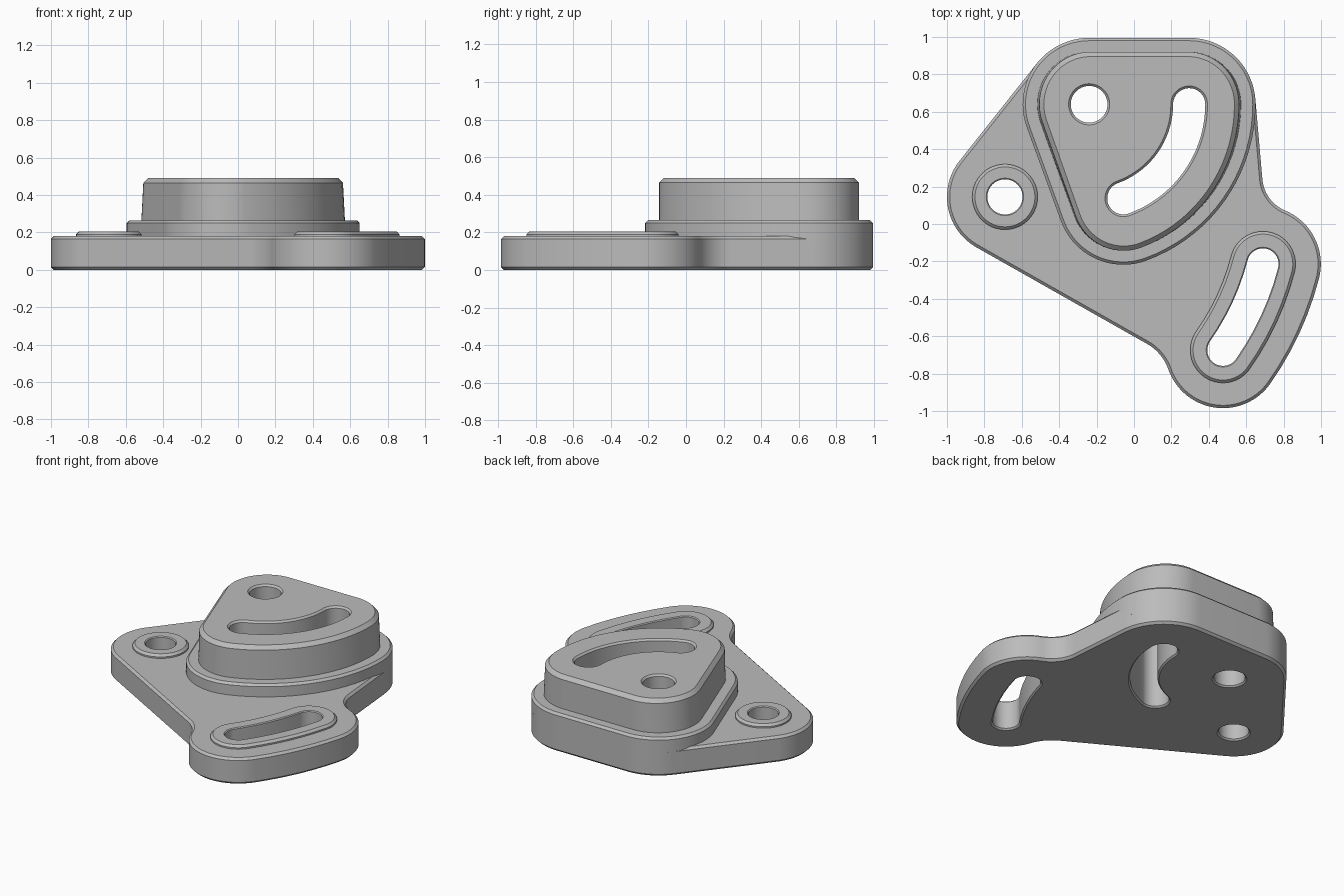
import bpy, bmesh
from math import radians, degrees, cos, sin, atan2, acos, sqrt
from mathutils import Vector

cube = bpy.data.objects.get("Cube")
if cube:
    bpy.data.objects.remove(cube, do_unlink=True)

grey = bpy.data.materials.new("light grey metal")
grey.use_nodes = True
grey.diffuse_color = (0.5, 0.5, 0.5, 1)
grey.node_tree.nodes["Principled BSDF"].inputs["Base Color"].default_value = (0.5, 0.5, 0.5, 1)


def polar(c, r, a):
    return Vector((c[0] + r * cos(radians(a)), c[1] + r * sin(radians(a))))


def heading(a, b):
    return degrees(atan2(b[1] - a[1], b[0] - a[0]))


def arc(c, r, a0, a1):
    n = max(6, round(abs(a1 - a0) / 4))
    return [polar(c, r, a0 + (a1 - a0) * i / n) for i in range(n + 1)]


def loop(*arcs):
    """Join arcs into one closed outline without repeated points."""
    pts = []
    for p in sum(arcs, []):
        if not pts or (p - pts[-1]).length > 1e-5:
            pts.append(p)
    if (pts[0] - pts[-1]).length < 1e-5:
        pts.pop()
    return pts


# Pivots and arc slots: each slot swings round one of the round holes
PIVOT, SIDE = Vector((-0.24, 0.64)), Vector((-0.69, 0.145))
SWING, REACH = 0.535, 1.425
BLOCK_LOW, BLOCK_HIGH = polar(PIVOT, SWING, -70), polar(PIVOT, SWING, 0)
ARM_A0, ARM_A1 = -35.1, -14.6
ARM_LOW, ARM_HIGH = polar(SIDE, REACH, ARM_A0), polar(SIDE, REACH, ARM_A1)
LOBE, TIER = 0.31, 0.355


def hole(c):
    return lambda r: loop(arc(c, r, 0, 360))


def slot(c, R, a0, a1):
    return lambda r: loop(arc(polar(c, R, a1), r, a1, a1 + 180), arc(c, R - r, a1, a0),
                          arc(polar(c, R, a0), r, a0 + 180, a0 + 360), arc(c, R + r, a0, a1))


def sector(r):
    return loop(arc(PIVOT, r, 90, 200), arc(BLOCK_LOW, r, 200, 290),
                arc(PIVOT, SWING + r, -70, 0), arc(BLOCK_HIGH, r, 0, 90))


def fillet_centre(base, base_r, normal_a, lobe, R, side):
    """Centre of a concave fillet between a straight edge and a round lobe."""
    n = polar((0, 0), 1, normal_a)
    t = Vector((-n.y, n.x)) * side
    h = base.dot(n) + base_r + R - lobe.dot(n)
    return lobe + n * h + t * sqrt((LOBE + R) ** 2 - h * h)


def plate_outline(o):
    low_a, high_a, low_r, high_r = 240.5, 5, 0.25, 0.2
    low = fillet_centre(SIDE, LOBE, low_a, ARM_LOW, low_r, -1)
    high = fillet_centre(BLOCK_HIGH, TIER, high_a, ARM_HIGH, high_r, 1)
    d = PIVOT - SIDE
    tan_a = heading(SIDE, PIVOT) + degrees(acos((LOBE - TIER) / d.length))
    in_a, out_a = heading(ARM_LOW, low) % 360, heading(ARM_HIGH, high)
    return loop(
        arc(BLOCK_HIGH, TIER + o, high_a, 90), arc(PIVOT, TIER + o, 90, tan_a),
        arc(SIDE, LOBE + o, tan_a, low_a),
        arc(low, low_r - o, low_a - 180, in_a - 180),
        arc(ARM_LOW, LOBE + o, in_a, ARM_A0 + 360),
        arc(SIDE, REACH + LOBE + o, ARM_A0, ARM_A1),
        arc(ARM_HIGH, LOBE + o, ARM_A1, out_a),
        arc(high, high_r - o, out_a + 180, high_a + 180))


def part(name, outline, rings, holes, taper=1.0, bottom=0.0, top=0.012):
    """Loft an outline through (z, offset) rings, pierced by chamfered holes."""
    bm = bmesh.new()
    z0, z1 = rings[0][0], rings[-1][0]
    caps = ([], [])

    def skin(shape, levels, squeeze=1.0):
        prev = None
        for i, (z, r) in enumerate(levels):
            s = squeeze if i else 1.0
            vs = [bm.verts.new((0.03 + (p.x - 0.03) * s if s != 1 else p.x, p.y, z))
                  for p in shape(r)]
            if prev:
                for k in range(len(vs)):
                    j = (k + 1) % len(vs)
                    bm.faces.new((prev[k], prev[j], vs[j], vs[k]))
            for cap, end in zip(caps, (0, len(levels) - 1)):
                if i == end:
                    for k in range(len(vs)):
                        e = bm.edges.get((vs[k - 1], vs[k]))
                        cap.append(e or bm.edges.new((vs[k - 1], vs[k])))
            prev = vs

    skin(outline, rings, taper)
    for shape, r in holes:
        levels = [(z0, r + bottom)]
        if bottom:
            levels.append((z0 + bottom, r))
        if top:
            levels.append((z1 - top, r))
        skin(shape, levels + [(z1, r + top)])
    for cap in caps:
        bmesh.ops.triangle_fill(bm, edges=cap, use_beauty=True)
    bmesh.ops.recalc_face_normals(bm, faces=bm.faces)
    me = bpy.data.meshes.new(name)
    bm.to_mesh(me)
    bm.free()
    me.materials.append(grey)
    ob = bpy.data.objects.new(name, me)
    bpy.context.collection.objects.link(ob)
    return ob


pivot_hole = (hole(PIVOT), 0.098)
side_hole = (hole(SIDE), 0.094)
block_slot = (slot(PIVOT, SWING, -70, 0), 0.086)
arm_slot_shape = slot(SIDE, REACH, ARM_A0, ARM_A1)
arm_slot = (arm_slot_shape, 0.084)

parts = [
    # Base plate with its side lobe and slotted arm
    part("base_plate", plate_outline, [(0, -0.015), (0.015, 0), (0.165, 0), (0.18, -0.015)],
         [pivot_hole, side_hole, block_slot, arm_slot], bottom=0.01, top=0),
    # Step and raised block
    part("block_step", sector, [(0.1, TIER), (0.25, TIER), (0.265, TIER - 0.015)],
         [pivot_hole, block_slot], top=0),
    part("raised_block", sector, [(0.2, 0.28), (0.465, 0.28), (0.49, 0.255)],
         [pivot_hole, block_slot], taper=0.975),
    # Thin pads round the outer hole and slot
    part("hole_pad", hole(SIDE), [(0.1, 0.175), (0.19, 0.175), (0.205, 0.16)],
         [side_hole], top=0.006),
    part("slot_pad", arm_slot_shape, [(0.1, 0.175), (0.19, 0.175), (0.205, 0.16)],
         [arm_slot], top=0.006),
]

bpy.ops.object.select_all(action="DESELECT")
for ob in parts:
    ob.select_set(True)
bpy.context.view_layer.objects.active = parts[0]
bpy.ops.object.shade_smooth_by_angle(angle=radians(25))
